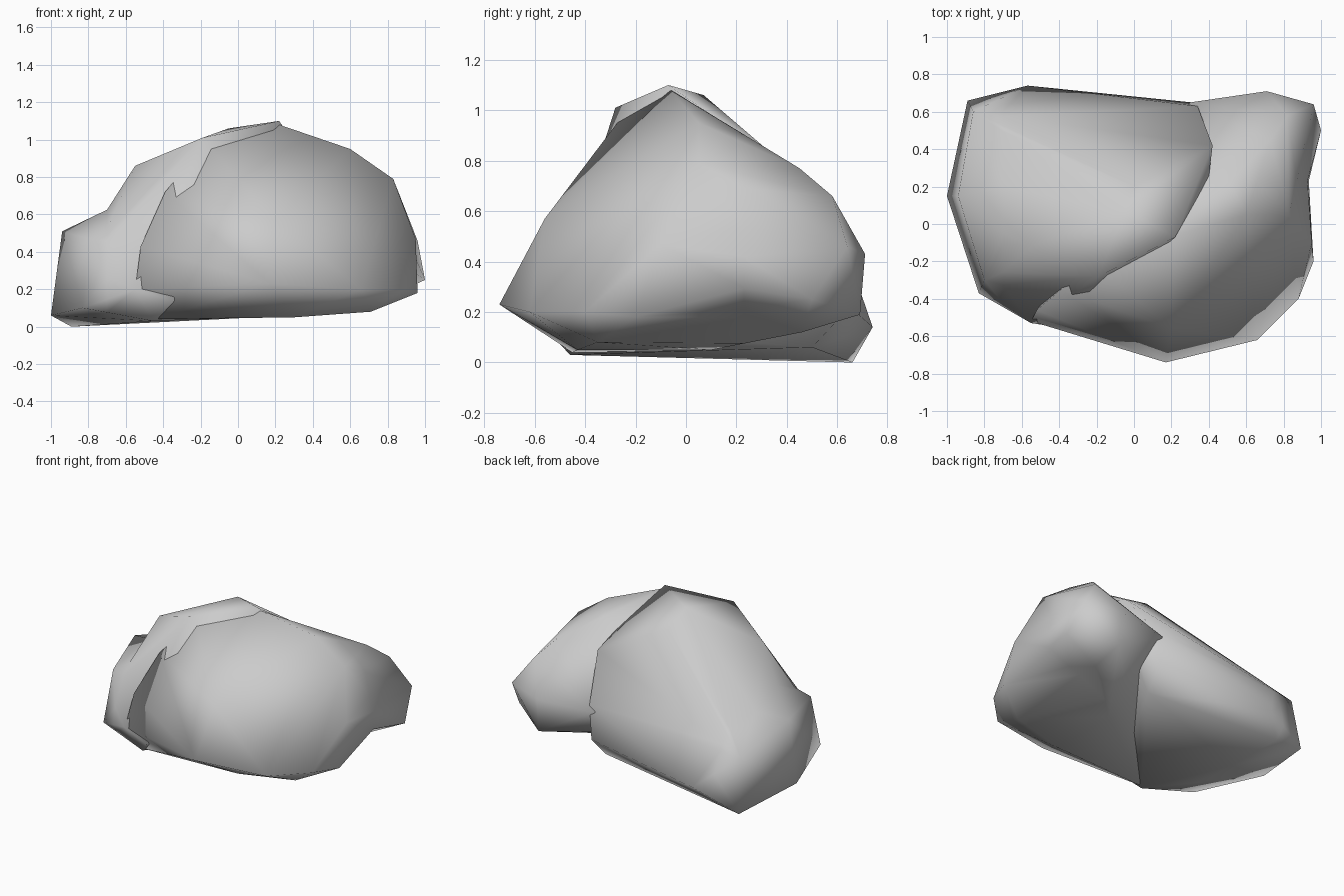
import bpy, bmesh, math
from mathutils import Vector

if "Cube" in bpy.data.objects:
    bpy.data.objects.remove(bpy.data.objects["Cube"])

def boulder(name, points, axis, at, inside, offset):
    """Stone wrapped around a few corner points, with a hollow pressed in along one cut line."""
    bm = bmesh.new()
    for p in points:
        bm.verts.new(p)
    bmesh.ops.convex_hull(bm, input=bm.verts[:])
    loose = [v for v in bm.verts if not v.link_faces]
    bmesh.ops.delete(bm, geom=loose, context='VERTS')
    # press the hollow
    no = Vector(axis)
    cut = bmesh.ops.bisect_plane(bm, geom=bm.verts[:] + bm.edges[:] + bm.faces[:],
                                 plane_co=no * at, plane_no=no)
    for g in cut['geom_cut']:
        if isinstance(g, bmesh.types.BMVert) and inside(g.co):
            g.co += Vector(offset)
    bmesh.ops.triangulate(bm, faces=bm.faces[:])
    bmesh.ops.recalc_face_normals(bm, faces=bm.faces[:])
    me = bpy.data.meshes.new(name)
    bm.to_mesh(me)
    bm.free()
    ob = bpy.data.objects.new(name, me)
    bpy.context.collection.objects.link(ob)
    bpy.ops.object.select_all(action='DESELECT')
    ob.select_set(True)
    bpy.context.view_layer.objects.active = ob
    bpy.ops.object.shade_smooth_by_angle(angle=math.radians(120))
    return ob

# Left rear stone, hollowed on its upper left shoulder
boulder("rear_boulder", [
    (-.89, .66, 0), (-1, .15, .06), (-.83, -.37, .1), (-.55, -.53, .2), (-.35, -.56, .14),
    (-.45, -.46, .03), (.3, .5, .06), (-.57, .74, .14), (.31, .65, .22),
    (-.94, .15, .51), (-.86, .6, .38), (-.8, -.3, .47), (-.55, -.12, .86),
    (-.19, -.28, 1.01), (-.05, .07, 1.06), (.22, -.07, 1.1), (0, .2, .94),
    (.4, .25, .84), (.42, .42, .76), (.34, .63, .46)],
    (1, 0, 0), -.7, lambda c: c.z > .35 and c.y < .3, (0, -.03, -.1))

# Right front stone, hollowed low on its right side
boulder("front_boulder", [
    (-.45, -.45, .04), (.3, -.43, .05), (.71, -.35, .08), (.3, .1, .05), (.72, .46, .12),
    (.71, .69, .19), (-.55, -.52, .2), (.17, -.74, .23), (.66, -.62, .2),
    (.88, -.4, .2), (.96, -.2, .18), (1, .5, .25), (.96, .64, .46), (.71, .71, .43),
    (.95, -.1, .47), (.83, .05, .79), (.6, .05, .95), (.22, -.06, 1.08), (-.17, -.25, .98),
    (-.39, -.35, .72), (-.52, -.46, .43), (.2, -.56, .57), (.82, .58, .66),
    (.73, .45, .77), (.3, .65, .42)],
    (0, 1, 0), .23, lambda c: c.x > .7 and c.z < .6, (-.05, 0, .07))
